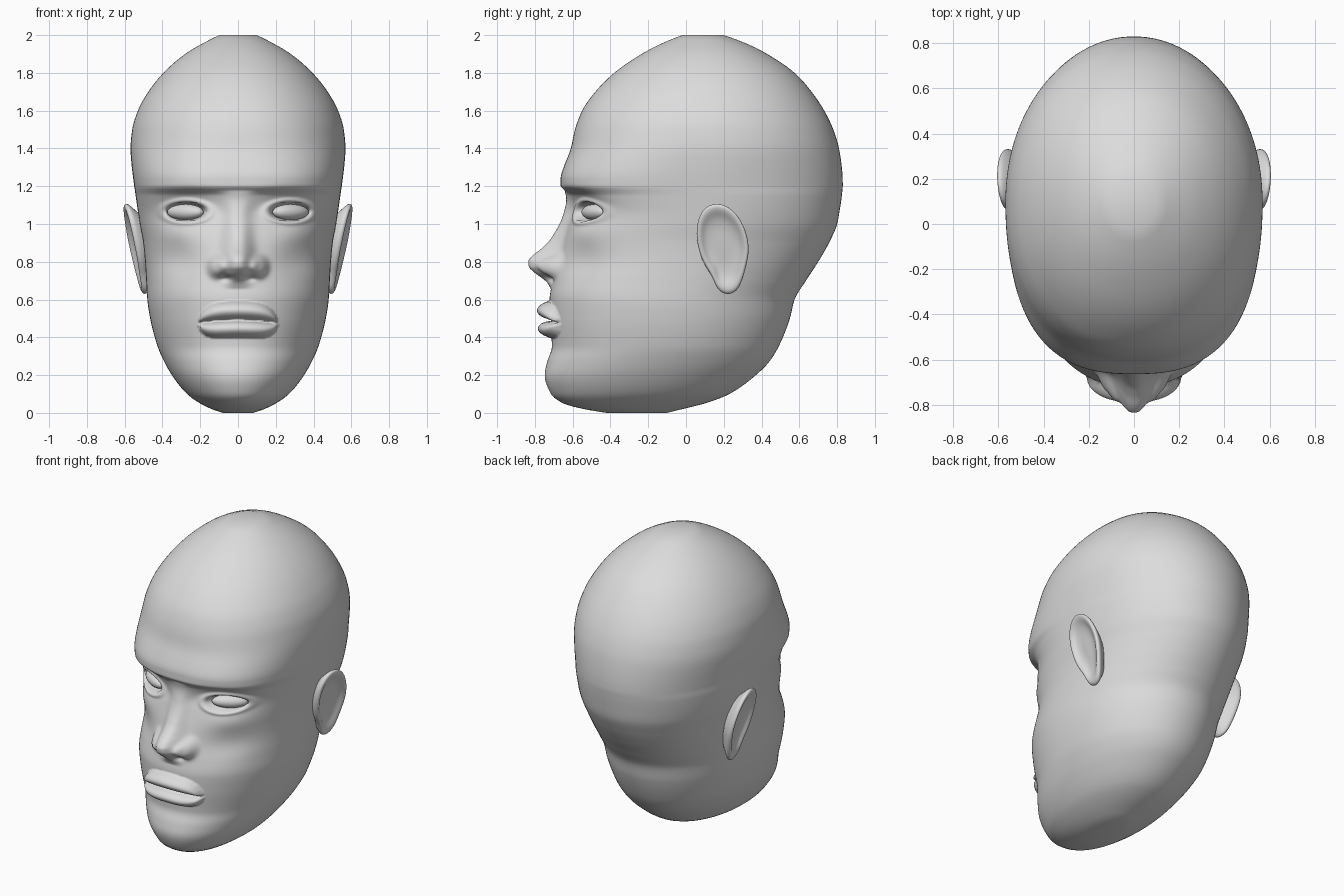
import bpy, bmesh, math
from mathutils import Matrix, Vector

if "Cube" in bpy.data.objects:
    bpy.data.objects.remove(bpy.data.objects["Cube"])

skin = bpy.data.materials.new("plain grey")
skin.diffuse_color = (0.72, 0.72, 0.72, 1)
skin.use_nodes = True
skin.node_tree.nodes["Principled BSDF"].inputs["Base Color"].default_value = skin.diffuse_color


def curve(points):
    """Smooth interpolation through (t, value) points without overshoot."""
    xs, ys = zip(*points)
    sec = [(ys[i+1]-ys[i])/(xs[i+1]-xs[i]) for i in range(len(xs)-1)]
    m = [sec[0]]
    for a, b in zip(sec, sec[1:]):
        m.append(0 if a*b <= 0 else 2*a*b/(a+b))
    m.append(sec[-1])

    def f(x):
        x = min(max(x, xs[0]), xs[-1])
        i = max(k for k in range(len(xs)-1) if xs[k] <= x)
        h = xs[i+1]-xs[i]
        t = (x-xs[i])/h
        return ((1+2*t)*(1-t)**2*ys[i] + t*(1-t)**2*h*m[i]
                + t*t*(3-2*t)*ys[i+1] + t*t*(t-1)*h*m[i+1])
    return f


def finish(bm, name, mirror=False, levels=0):
    bmesh.ops.recalc_face_normals(bm, faces=bm.faces)
    me = bpy.data.meshes.new(name)
    bm.to_mesh(me)
    bm.free()
    for p in me.polygons:
        p.use_smooth = True
    me.materials.append(skin)
    ob = bpy.data.objects.new(name, me)
    bpy.context.collection.objects.link(ob)
    if mirror:
        ob.modifiers.new("mirror", "MIRROR")
    if levels:
        s = ob.modifiers.new("smooth", "SUBSURF")
        s.levels = s.render_levels = levels
    return ob


def skin_rings(bm, rings):
    vs = [[bm.verts.new(p) for p in r] for r in rings]
    n = len(vs[0])
    for a, b in zip(vs, vs[1:]):
        for i in range(n):
            j = (i+1) % n
            bm.faces.new((a[i], a[j], b[j], b[i]))
    bm.faces.new(vs[0])
    bm.faces.new(vs[-1])


# Skull sections: height, front y, back y, half width
SECT = [
    (0, -.42, -.10, .08), (.02, -.54, -.02, .14), (.05, -.65, .10, .20),
    (.1, -.715, .23, .27), (.2, -.748, .37, .35), (.27, -.735, .44, .39),
    (.35, -.71, .49, .425), (.5, -.72, .55, .465), (.6, -.722, .575, .48),
    (.7, -.705, .635, .486), (.8, -.68, .70, .492), (.9, -.655, .757, .502),
    (1.0, -.625, .80, .52), (1.08, -.605, .815, .532), (1.15, -.615, .825, .542),
    (1.205, -.664, .83, .55), (1.25, -.663, .829, .556), (1.3, -.648, .825, .562),
    (1.4, -.61, .81, .569), (1.5, -.588, .78, .56), (1.6, -.55, .732, .53),
    (1.7, -.48, .665, .475), (1.8, -.38, .575, .395), (1.9, -.235, .43, .28),
    (1.96, -.12, .31, .18), (2.0, -.02, .20, .10)]
front, back, width = (curve([(r[0], r[k]) for r in SECT]) for k in (1, 2, 3))
power = curve([(0, 2.1), (.5, 2.2), (1.0, 2.35), (1.2, 2.65), (1.5, 2.25), (2, 2)])
nose = curve([(.65, -.712), (.69, -.735), (.715, -.765), (.745, -.805),
              (.775, -.832), (.80, -.835), (.83, -.815), (.87, -.765),
              (.92, -.717), (1.05, -.65), (1.13, -.634), (1.19, -.645)])
nose_w = curve([(.65, .06), (.78, .085), (.9, .07), (1.05, .068), (1.19, .10)])


def blob(x, z, cx, cz, rx, rz, p=1.0):
    return math.exp(-(((x-cx)/rx)**2 + ((z-cz)/rz)**2)**p)


def relief(x, z):
    """How far the face stands out towards the front."""
    x = abs(x)
    d = 0
    # nose ridge, wings and nostrils
    if .65 < z < 1.19:
        h = max(0, front(z)-nose(z))
        d += h*math.exp(-(x/nose_w(z))**2.6)
    d += .058*blob(x, z, .112, .775, .045, .055, 1.6)
    d -= .025*blob(x, z, .06, .712, .03, .016)
    # eye sockets, lids and openings
    d -= .034*blob(x, z, .27, 1.10, .14, .075, 1.3)
    e = math.hypot((x-.275)/.108, (z-1.065)/(.05))
    d += .014*math.exp(-((e-1.2)/.22)**2)
    if e < 1:
        d -= .06*min(1, (1-e)/.15)
    # cheekbones and hollows
    d += .014*blob(x, z, .34, .95, .12, .06)
    d -= .028*blob(x, z, .32, .80, .13, .09)
    # lips
    a = x/.21
    if a < 1:
        seam = .492-.018*a*a
        env = math.sqrt(1-a**4)
        t = (z-seam)/((.1 if z > seam else .095)*env+1e-4)
        if abs(t) < 1:
            d += .068*env**.6*math.sin(math.pi*abs(t))**.65
        d -= .03*env*math.exp(-((z-seam)/.008)**2)
    return d


# Head: stacked sections with the face relief pushed out of the front half
heights = ([.35*i/22 for i in range(22)] + [.35+.9*i/124 for i in range(124)]
           + [1.25+.75*i/32 for i in range(33)])
rings = []
for z in heights:
    yf, yb, w, n = front(z), back(z), width(z), power(z)
    yc = (yf+yb)/2
    ring = []
    for i in range(250):
        facing = i < 190
        ang = math.pi*(i/190-.5) if facing else math.pi*((i-190)/60+.5)
        s, c = math.sin(ang), math.cos(ang)
        k = n if facing else 2.05
        r = (abs(s)**k+abs(c)**k)**(-1/k)
        x, y = w*s*r, yc-(yb-yf)/2*c*r
        if facing and .3 < z < 1.4:
            y -= relief(x, z)*min(1, c*4)
        ring.append((x, y, z))
    rings.append(ring)
bm = bmesh.new()
skin_rings(bm, rings)
finish(bm, "head")

# Eyeballs: flattened lenses following the slant of the face
bm = bmesh.new()
place = (Matrix.Translation((.278, -.482, 1.063)) @ Matrix.Rotation(math.radians(33), 4, 'Z')
         @ Matrix.Diagonal((.112, .045, .042, 1)))
bmesh.ops.create_uvsphere(bm, u_segments=20, v_segments=12, radius=1, matrix=place)
finish(bm, "eyeballs", mirror=True)

# Ears: one outline stepped from the root over the rim into the hollow
OUTLINE = [(.16, 1.122), (.25, 1.085), (.313, .99), (.34, .88), (.325, .79),
           (.30, .70), (.272, .638), (.215, .618), (.163, .648), (.138, .725),
           (.085, .795), (.055, .90), (.052, 1.0), (.085, 1.085)]
STEPS = [(.6, -.09), (.8, -.045), (.97, -.015), (1.0, .004), (.93, .018),
         (.8, .012), (.66, -.006), (.4, -.014), (.15, -.012)]
bm = bmesh.new()
rings = []
for scale, out in STEPS:
    ring = []
    for y, z in OUTLINE:
        y, z = .19+(y-.19)*scale, .89+(z-.89)*scale
        ring.append((.542+.22*(z-.87)+.12*(y-.19)+out, y, z))
    rings.append(ring)
skin_rings(bm, rings)
finish(bm, "ears", mirror=True, levels=2)
